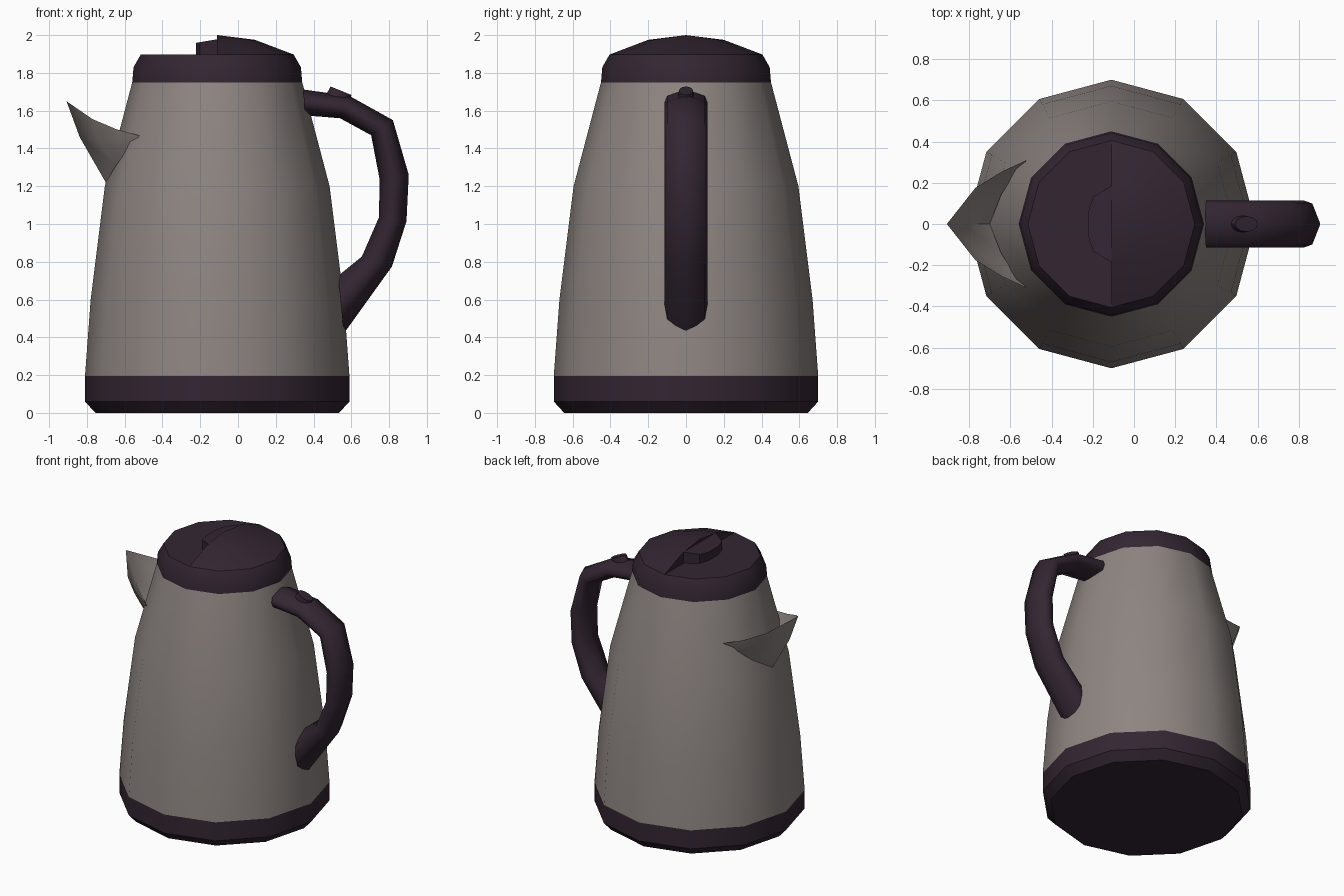
import bpy, bmesh, math
from mathutils import Vector, Matrix

if "Cube" in bpy.data.objects:
    bpy.data.objects.remove(bpy.data.objects["Cube"])

CX = -0.11      # axis of the jug
SIDES = 12


def material(name, rgb):
    m = bpy.data.materials.new(name)
    m.diffuse_color = (*rgb, 1)
    m.use_nodes = True
    m.node_tree.nodes["Principled BSDF"].inputs["Base Color"].default_value = m.diffuse_color
    return m


steel = material("warm_grey", (0.27, 0.235, 0.222))
plastic = material("dark_purple", (0.033, 0.019, 0.032))


def finish(name, bm, mat, angle=40, recalc=True):
    bmesh.ops.remove_doubles(bm, verts=bm.verts, dist=0.0005)
    if recalc:
        bmesh.ops.recalc_face_normals(bm, faces=bm.faces)
    me = bpy.data.meshes.new(name)
    bm.to_mesh(me)
    bm.free()
    me.materials.append(mat)
    ob = bpy.data.objects.new(name, me)
    bpy.context.collection.objects.link(ob)
    bpy.ops.object.select_all(action='DESELECT')
    ob.select_set(True)
    bpy.context.view_layer.objects.active = ob
    bpy.ops.object.shade_smooth_by_angle(angle=math.radians(angle))
    return ob


def bridge(bm, a, b, closed=True):
    n = len(a)
    for i in range(n if closed else n - 1):
        j = (i + 1) % n
        bm.faces.new((a[i], a[j], b[j], b[i]))


def lathe(name, profile, mat, angle=40):
    """Turn a (radius, z) profile around the jug axis, capped at both ends."""
    bm = bmesh.new()
    rings = []
    for r, z in profile:
        rings.append([bm.verts.new((CX + r * math.cos(2 * math.pi * i / SIDES),
                                    r * math.sin(2 * math.pi * i / SIDES), z))
                      for i in range(SIDES)])
    for a, b in zip(rings, rings[1:]):
        bridge(bm, a, b)
    bm.faces.new(rings[0])
    bm.faces.new(rings[-1])
    return finish(name, bm, mat, angle)


# base, body and lid rim
lathe("base", [(0.645, 0), (0.70, 0.06), (0.70, 0.195)], plastic)
lathe("body", [(0.70, 0.195), (0.67, 0.60), (0.595, 1.20), (0.45, 1.75)], steel)
lathe("lid_rim", [(0.45, 1.75), (0.443, 1.83), (0.405, 1.897)], plastic)

# raised half dome on the handle side of the lid
bm = bmesh.new()
arcs = []
for r, z in [(0.405, 1.897), (0.20, 1.975)]:
    arcs.append([bm.verts.new((CX + r * math.cos(math.radians(t)),
                               r * math.sin(math.radians(t)), z))
                 for t in range(-90, 91, 30)])
bridge(bm, arcs[0], arcs[1], closed=False)
top = bm.verts.new((CX, 0, 2.0))
for a, b in zip(arcs[1], arcs[1][1:]):
    bm.faces.new((a, b, top))
bm.faces.new((arcs[0][0], arcs[1][0], top, arcs[1][-1], arcs[0][-1]))
finish("lid_dome", bm, plastic)

# thumb tab on the flat half of the lid
bm = bmesh.new()
half = [(-0.11, 0.185), (-0.20, 0.13), (-0.222, 0.06)]
outline = half + [(x, -y) for x, y in reversed(half)]
low = [bm.verts.new((x, y, 1.895)) for x, y in outline]
high = [bm.verts.new((x, y, 1.978 + 0.17 * (x + 0.11))) for x, y in outline]
bridge(bm, low, high)
bm.faces.new(low)
bm.faces.new(high)
finish("lid_tab", bm, plastic, 30)

# open spout: rim, belly and foot lines, mirrored in y
rim = [(-0.908, 0, 1.65), (-0.77, 0.175, 1.555), (-0.64, 0.255, 1.50), (-0.52, 0.31, 1.468)]
belly = [(-0.838, 0, 1.46), (-0.735, 0.15, 1.44), (-0.62, 0.25, 1.45), (-0.52, 0.31, 1.468)]
foot = [(-0.70, 0, 1.22), (-0.645, 0.14, 1.31), (-0.583, 0.24, 1.395), (-0.52, 0.31, 1.468)]
bm = bmesh.new()
for s in (1, -1):
    rows = [[bm.verts.new((x, s * y, z)) for x, y, z in row] for row in (rim, belly, foot)]
    for a, b in zip(rows, rows[1:]):
        bridge(bm, a, b, closed=False)
bmesh.ops.dissolve_degenerate(bm, edges=bm.edges, dist=0.0005)
finish("spout", bm, steel, 60)

# handle: sections between matching outer and inner (x, z) points
outer = [(0.345, 1.712), (0.59, 1.678), (0.82, 1.55), (0.904, 1.26),
         (0.892, 1.015), (0.815, 0.775), (0.56, 0.42)]
inner = [(0.355, 1.575), (0.54, 1.56), (0.705, 1.47), (0.75, 1.235),
         (0.746, 1.035), (0.656, 0.828), (0.53, 0.725)]
section = [(1, 0), (0.5, 0.88), (0, 1), (-0.5, 0.88),
           (-1, 0), (-0.5, -0.88), (0, -1), (0.5, -0.88)]
bm = bmesh.new()
loops = []
for o, i in zip(outer, inner):
    o, i = Vector((o[0], 0, o[1])), Vector((i[0], 0, i[1]))
    mid, arm = (o + i) / 2, (o - i) / 2
    loops.append([bm.verts.new(mid + arm * u + Vector((0, 0.113 * v, 0)))
                  for u, v in section])
for a, b in zip(loops, loops[1:]):
    bridge(bm, a, b)
bm.faces.new(loops[0])
bm.faces.new(loops[-1])
finish("handle", bm, plastic, 50)

# tilted button on top of the handle
bm = bmesh.new()
place = (Matrix.Translation((0.535, 0, 1.68)) @ Matrix.Rotation(math.radians(22), 4, 'Y')
         @ Matrix.Diagonal((0.066, 0.042, 0.055, 1)))
bmesh.ops.create_cone(bm, cap_ends=True, segments=12, radius1=1, radius2=0.9,
                      depth=1, matrix=place)
finish("handle_button", bm, plastic)
